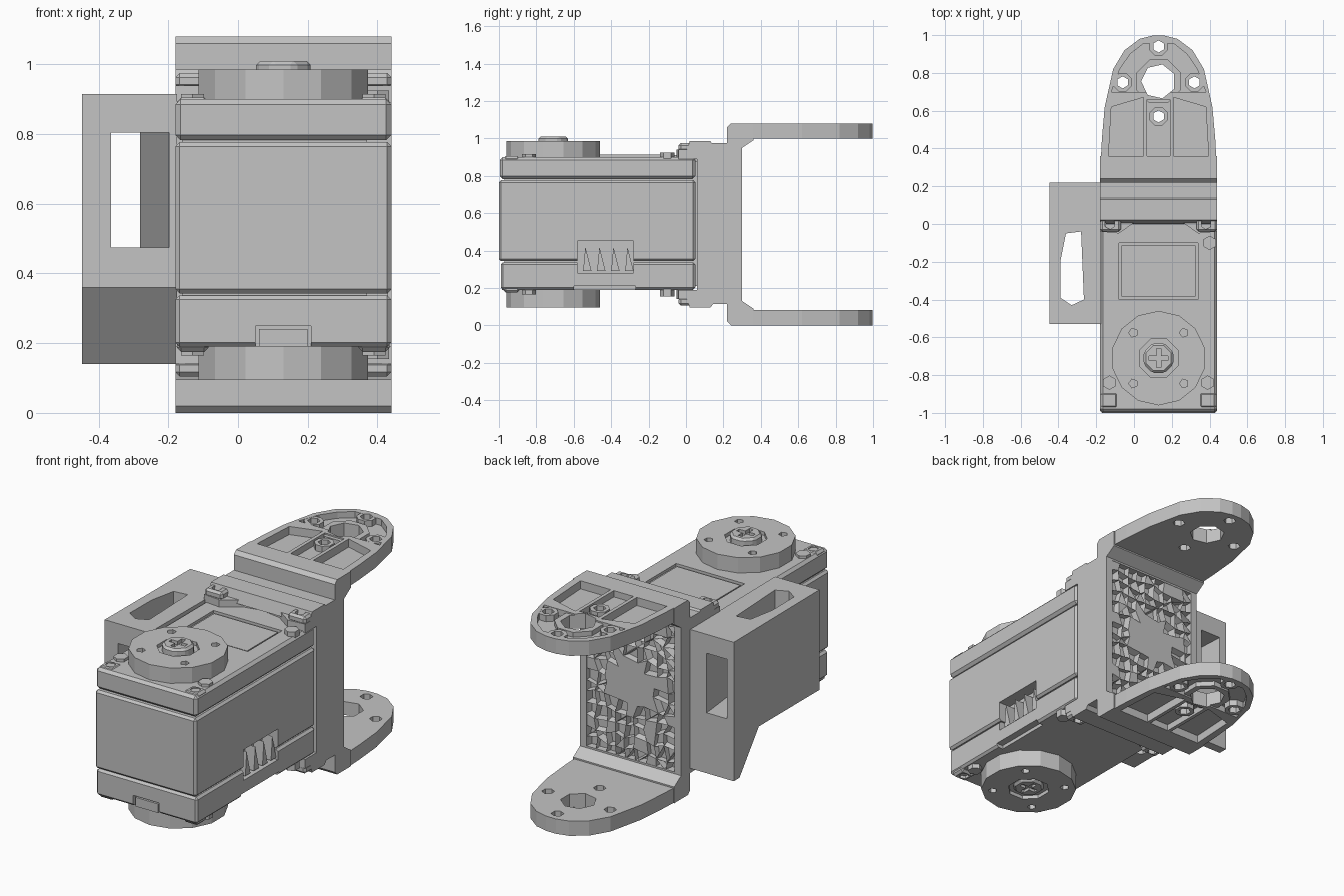
import bpy, bmesh, math, random
from mathutils import Vector

random.seed(4)
cube = bpy.data.objects.get("Cube")
if cube:
    bpy.data.objects.remove(cube)

grey = bpy.data.materials.new("plain_grey")
grey.use_nodes = True
grey.diffuse_color = (0.55, 0.55, 0.55, 1)
grey.node_tree.nodes["Principled BSDF"].inputs["Base Color"].default_value = grey.diffuse_color

CX, MID = 0.13, 0.54          # centre line and mirror height
LEFT, RIGHT = -0.18, 0.44     # body sides


def finish(name, bm):
    bmesh.ops.recalc_face_normals(bm, faces=bm.faces)
    mesh = bpy.data.meshes.new(name)
    bm.to_mesh(mesh)
    bm.free()
    mesh.materials.append(grey)
    ob = bpy.data.objects.new(name, mesh)
    bpy.context.collection.objects.link(ob)
    return ob


def prism(name, pts, a, b, axis="z"):
    """Extrude a flat outline from a to b along an axis."""
    place = {"z": lambda p, t: (p[0], p[1], t),
             "x": lambda p, t: (t, p[0], p[1]),
             "y": lambda p, t: (p[0], t, p[1])}[axis]
    bm = bmesh.new()
    low = [bm.verts.new(place(p, a)) for p in pts]
    high = [bm.verts.new(place(p, b)) for p in pts]
    bm.faces.new(low)
    bm.faces.new(high)
    n = len(pts)
    for i in range(n):
        j = (i + 1) % n
        bm.faces.new((low[i], low[j], high[j], high[i]))
    return finish(name, bm)


def box(name, x0, x1, y0, y1, z0, z1):
    return prism(name, [(x0, y0), (x1, y0), (x1, y1), (x0, y1)], z0, z1)


def disc(name, x, y, r, z0, z1, sides=12):
    steps = [2 * math.pi * (i + 0.5) / sides for i in range(sides)]
    return prism(name, [(x + r * math.cos(t), y + r * math.sin(t)) for t in steps], z0, z1)


def apply(ob, mod):
    bpy.context.view_layer.objects.active = ob
    bpy.ops.object.modifier_apply(modifier=mod.name)


def combine(ob, tools, operation="DIFFERENCE"):
    for tool in tools:
        mod = ob.modifiers.new("combine", "BOOLEAN")
        mod.operation, mod.solver, mod.object = operation, "EXACT", tool
        apply(ob, mod)
        bpy.data.objects.remove(tool)
    return ob


def bevel(ob, width):
    mod = ob.modifiers.new("bevel", "BEVEL")
    mod.width, mod.segments = width, 1
    apply(ob, mod)
    return ob


# Motor case: lower cover, main shell and upper cover with fine seams
lower = bevel(box("lower_cover", LEFT, RIGHT, -0.99, 0.05, 0.19, 0.337), 0.012)
combine(lower, [box("clip_cut", 0.05, 0.21, -1.1, -0.97, 0.1, 0.25),
                box("step_cut", 0.4, 0.5, -0.6, -0.27, 0.1, 0.21),
                box("socket_cut", 0.36, 0.5, -0.58, -0.28, 0.28, 0.5)])
box("front_clip", 0.06, 0.2, -0.985, -0.96, 0.19, 0.24)
shell = bevel(box("main_shell", LEFT, RIGHT, -1.0, 0.05, 0.343, 0.777), 0.012)
combine(shell, [box("socket_cut", 0.36, 0.5, -0.58, -0.28, 0.2, 0.45)])
upper = bevel(box("upper_cover", LEFT, RIGHT, -0.995, 0.05, 0.783, 0.9), 0.015)
combine(upper, [box("panel_cut", -0.08, 0.34, -0.4, -0.1, 0.885, 1.0)])
box("top_panel", -0.065, 0.325, -0.385, -0.115, 0.88, 0.893)
box("case_core", LEFT + 0.02, 0.37, -0.97, 0.06, 0.21, 0.88)

# Connector teeth in the side socket
for i in range(4):
    y = -0.55 + i * 0.075
    prism("connector_tooth", [(y, 0.29), (y + 0.045, 0.29), (y + 0.012, 0.42)], 0.36, 0.43, "x")

# Output discs with screw heads, above and below
for side in (1, -1):
    def h(z):
        return MID + side * (z - MID)
    horn = disc("output_disc", CX, -0.71, 0.25, h(0.88), h(0.985), 14)
    tools = [disc("hole", CX + 0.19 * math.cos(a), -0.71 + 0.19 * math.sin(a), 0.024, h(0.93), h(1.1), 5)
             for a in (math.radians(45 + 90 * k) for k in range(4))]
    tools.append(disc("seat", CX, -0.71, 0.11, h(0.965), h(1.1), 8))
    combine(horn, tools)
    top = 1.01 if side > 0 else 0.98
    screw = bevel(disc("disc_screw", CX, -0.71, 0.085, h(0.95), h(top), 8), 0.012)
    combine(screw, [box("slot", CX - 0.05, CX + 0.05, -0.722, -0.698, h(top - 0.02), h(1.1)),
                    box("slot", CX - 0.012, CX + 0.012, -0.76, -0.66, h(top - 0.02), h(1.1))])

    # Corner lugs and screws
    for x in (-0.13, 0.39):
        lug = bevel(box("corner_lug", x - 0.045, x + 0.045, -0.975, -0.89, h(0.86), h(0.905)), 0.012)
        combine(lug, [disc("hole", x, -0.93, 0.027, h(0.7), h(1.0), 6)])
        disc("corner_screw", x, -0.84, 0.038, h(0.86), h(0.915), 6)
    disc("rear_screw", 0.4, -0.1, 0.038, h(0.86), h(0.925), 6)

    # Saddle clamp hooked over the rear of the case
    saddle = prism("rear_clamp", [(LEFT, -0.04), (-0.08, -0.05), (0.02, 0.02), (0.12, 0.04), (0.24, 0.02),
                                  (0.34, -0.05), (RIGHT, -0.04), (RIGHT, 0.14), (LEFT, 0.14)], h(0.89), h(0.94))
    combine(saddle, [disc("hole", x, 0.0, 0.028, h(0.8), h(1.1), 6) for x in (-0.125, 0.38)])
    prism("clamp_ridge", [(0.0, h(0.92)), (0.13, h(0.92)), (0.15, h(0.96)), (0.13, h(0.985)), (0.02, h(0.985))],
          LEFT, RIGHT, "x")
    for x in (LEFT, 0.33):
        combine(bevel(box("clamp_ear", x, x + 0.11, -0.04, 0.05, h(0.93), h(0.975)), 0.012),
                [disc("hole", x + 0.052, 0.0, 0.028, h(0.8), h(1.1), 6)])

# Collar between the case and the fork
box("rear_collar", LEFT, RIGHT, 0.06, 0.23, 0.115, 0.975)

# Fork back wall with rounded outer and chamfered inner corners
wall = prism("fork_wall", [(0.22, 0.02), (0.24, 0), (0.36, 0), (0.36, 0.09), (0.3, 0.13), (0.3, 0.95),
                           (0.36, 0.99), (0.36, 1.08), (0.24, 1.08), (0.22, 1.06)], LEFT, RIGHT, "x")
combine(wall, [box("wall_pocket", LEFT + 0.04, RIGHT - 0.04, 0.25, 0.34, 0.14, 0.94)])

# Irregular cell lattice set into the wall
bm = bmesh.new()
cols, rows = 9, 13
grid = []
for j in range(rows + 1):
    for i in range(cols + 1):
        edge = i in (0, cols) or j in (0, rows)
        jx, jz = (0, 0) if edge else (random.uniform(-0.017, 0.017), random.uniform(-0.017, 0.017))
        grid.append(bm.verts.new((LEFT + 0.035 + i * 0.55 / cols + jx, 0.298, 0.13 + j * 0.82 / rows + jz)))
for j in range(rows):
    for i in range(cols):
        k = j * (cols + 1) + i
        bm.faces.new((grid[k], grid[k + cols + 1], grid[k + cols + 2], grid[k + 1]))
centre = Vector((CX, 0.298, MID))
cells = [f for f in bm.faces if (f.calc_center_median() - centre).length > 0.14]
bmesh.ops.triangulate(bm, faces=random.sample(cells, len(cells) // 4))
for f in list(bm.faces):
    if (f.calc_center_median() - centre).length > 0.14 and random.random() < 0.85:
        f.normal_update()
        bmesh.ops.inset_individual(bm, faces=[f], thickness=0.009)
        shift = Vector((random.uniform(-0.006, 0.006), -random.uniform(0.025, 0.045), random.uniform(-0.006, 0.006)))
        bmesh.ops.translate(bm, verts=f.verts, vec=shift)
finish("wall_lattice", bm)

# Fork arms: ribbed pockets near the wall, ringed holes at the tip
half = [(0.31, 0.25), (0.3, 0.45), (0.285, 0.62), (0.24, 0.82), (0.18, 0.92), (0.1, 0.98), (0.03, 0.998)]
outline = [(CX + x, y) for x, y in half] + [(CX - x, y) for x, y in reversed(half)]
tip_half = [(0.25, 0.7), (0.205, 0.82), (0.15, 0.9), (0.08, 0.955)]
tip = [(CX + x, y) for x, y in tip_half] + [(CX - x, y) for x, y in reversed(tip_half)]
holes = [(CX, 0.94), (-0.06, 0.75), (0.32, 0.75), (CX, 0.57)]
for side, name in ((1, "upper_arm"), (-1, "lower_arm")):
    def h(z):
        return MID + side * (z - MID)
    arm = prism(name, outline, h(0.998), h(1.08))
    pockets = [prism("pocket", [(CX + s * 0.08, 0.27), (CX + s * 0.27, 0.27), (CX + s * 0.25, 0.62),
                                (CX + s * 0.08, 0.67)], h(1.035), h(1.2)) for s in (1, -1)]
    pockets.append(box("pocket", CX - 0.06, CX + 0.06, 0.27, 0.66, h(1.045), h(1.2)))
    pockets.append(prism("tip_pocket", tip, h(1.045), h(1.2)))
    combine(arm, pockets)
    rings = [disc("ring", x, y, 0.052, h(1.02), h(1.079), 8) for x, y in holes]
    rings.append(disc("ring", CX, 0.755, 0.125, h(1.02), h(1.072), 8))
    combine(arm, rings, "UNION")
    combine(arm, [disc("hole", x, y, 0.032, h(0.9), h(1.2), 6) for x, y in holes])
    combine(arm, [disc("hole", CX, 0.755, 0.092, h(0.9), h(1.2), 7)])

# Side bracket with sloped underside, skewed window and vertical slot
bracket = prism("side_bracket", [(0.22, 0.14), (0.22, 0.91), (-0.53, 0.915), (-0.53, 0.36), (0.0, 0.36), (0.17, 0.14)],
                -0.447, LEFT + 0.005, "x")
window = box("window_cut", -0.36, -0.19, -0.6, 0.3, 0.475, 0.805)
for v in window.data.vertices:
    if v.co.y > 0:
        v.co.x -= 0.1 if v.co.x > -0.3 else 0.05
slot = prism("slot_cut", [(-0.39, -0.39), (-0.33, -0.43), (-0.265, -0.4), (-0.28, -0.04), (-0.36, -0.05),
                          (-0.39, -0.2)], 0.0, 1.1)
combine(bracket, [window, slot])
